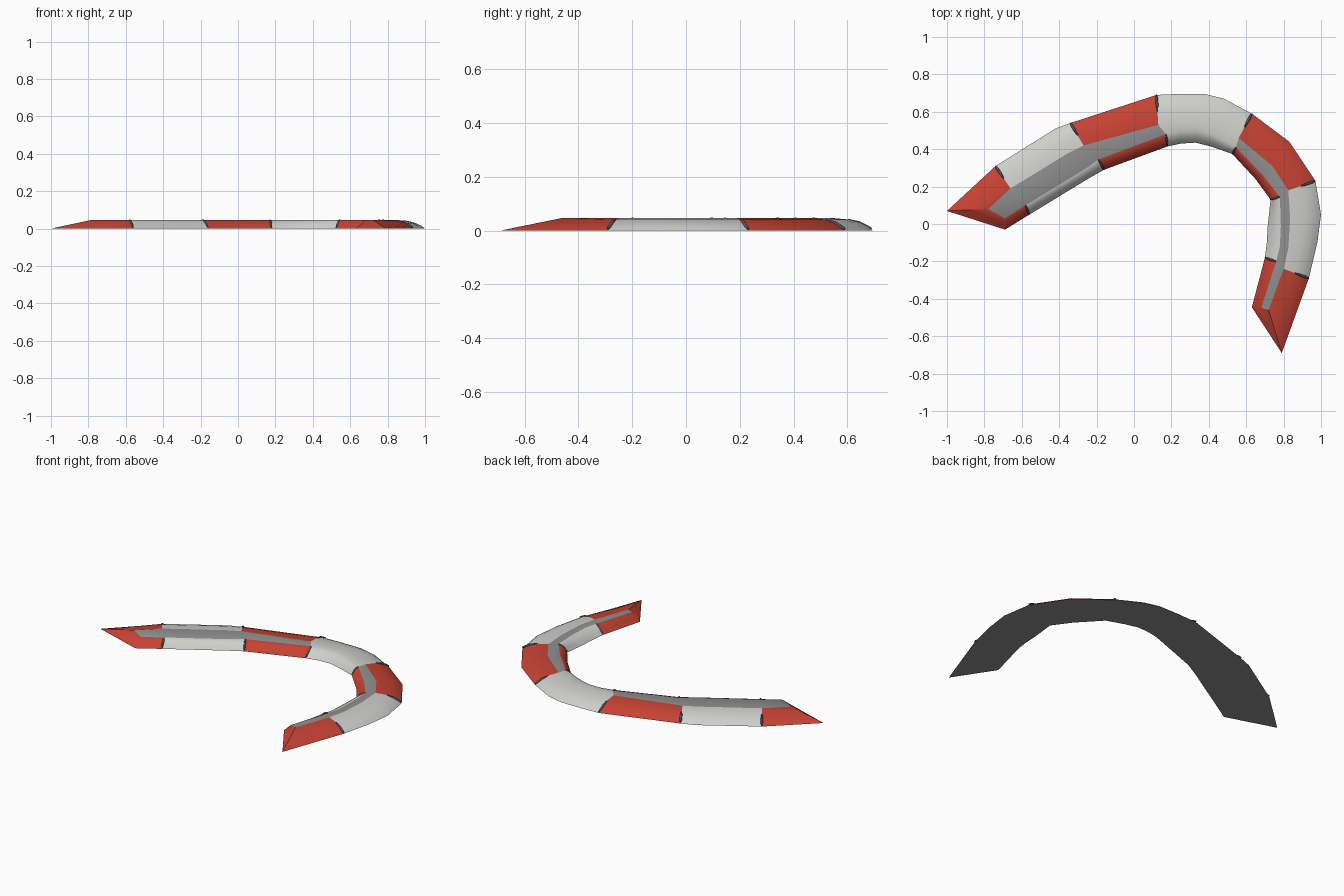
import bpy, bmesh
from mathutils import Vector

if "Cube" in bpy.data.objects:
    bpy.data.objects.remove(bpy.data.objects["Cube"])

H = 0.047


def material(name, rgb):
    m = bpy.data.materials.new(name)
    m.diffuse_color = (*rgb, 1)
    m.use_nodes = True
    m.node_tree.nodes["Principled BSDF"].inputs["Base Color"].default_value = m.diffuse_color
    return m


RED = material("kerb red", (0.56, 0.055, 0.033))
WHITE = material("kerb white", (0.62, 0.62, 0.60))
GREY = material("concrete grey", (0.28, 0.28, 0.28))
DARK = material("joint dark grey", (0.09, 0.10, 0.10))

# Stations along the kerb: outer foot, outer crest, inner crest, inner foot (x, y each)
STATIONS = [
    (-1.0, .07, -.78, .08, -.69, .03, -.69, -.03),
    (-.74, .31, -.66, .19, -.58, .10, -.56, .05),
    (-.42, .51, -.35, .38, -.26, .295, -.24, .245),
    (-.34, .54, -.27, .42, -.19, .345, -.16, .29),
    (.12, .69, .13, .53, .17, .48, .18, .415),
    (.23, .695, .24, .54, .25, .50, .25, .43),
    (.38, .695, .34, .54, .34, .50, .33, .435),
    (.48, .67, .43, .52, .42, .475, .41, .415),
    (.63, .59, .56, .46, .545, .41, .525, .375),
    (.83, .44, .74, .31, .685, .265, .65, .24),
    (.97, .23, .825, .18, .78, .145, .73, .13),
    (1.0, .05, .835, .03, .785, -.01, .715, -.01),
    (.98, -.10, .825, -.13, .78, -.12, .71, -.10),
    (.935, -.29, .80, -.24, .76, -.20, .70, -.18),
    (.79, -.69, .72, -.46, .68, -.45, .63, -.445),
]
JOINTS = [1, 3, 4, 8, 10, 13]
# Convex slope: (fraction from foot to crest, fraction of height)
SLOPE = [(0, 0), (.12, .32), (.3, .62), (.55, .87), (1, 1)]
INNER = [(0, 0), (.3, .5), (.65, .85), (1, 1)]


def section(s, i):
    oo, go, gi, ii = (Vector(s[k:k + 2]) for k in (0, 2, 4, 6))
    end = i in (0, len(STATIONS) - 1)
    pts = []
    for foot, crest, prof in ((oo, go, SLOPE), (ii, gi, INNER)):
        side = []
        for f, h in prof:
            p = foot.lerp(crest, f)
            side.append(Vector((p.x, p.y, H * (f if end else h))))
        pts.append(side)
    return pts[0] + pts[1][::-1]


sections = [section(s, i) for i, s in enumerate(STATIONS)]

# Kerb body: lofted sections, coloured by segment and by strip
bm = bmesh.new()
rows = [[bm.verts.new(p) for p in sec] for sec in sections]
crest = len(SLOPE) - 1
seg = 0
for i in range(len(rows) - 1):
    if i in JOINTS:
        seg += 1
    colour = seg % 2
    a, b = rows[i], rows[i + 1]
    for j in range(len(a) - 1):
        f = bm.faces.new((a[j], a[j + 1], b[j + 1], b[j]))
        f.material_index = 2 if j == crest and seg != 3 else colour
    f = bm.faces.new((a[0], b[0], b[-1], a[-1]))    # underside
    f.material_index = 2
for row in (rows[0], rows[-1]):                     # end ramps
    bm.faces.new(row).material_index = 0
bmesh.ops.recalc_face_normals(bm, faces=bm.faces)
me = bpy.data.meshes.new("kerb")
bm.to_mesh(me)
bm.free()
kerb = bpy.data.objects.new("kerb", me)
bpy.context.collection.objects.link(kerb)
for m in (RED, WHITE, GREY):
    me.materials.append(m)
bpy.context.view_layer.objects.active = kerb
kerb.select_set(True)
bpy.ops.object.shade_smooth_by_angle(angle=0.6)


# Joint seams: tapered beads lying on the outer and inner slopes
def bead(name, points, radius):
    cu = bpy.data.curves.new(name, 'CURVE')
    cu.dimensions = '3D'
    cu.bevel_depth = radius
    cu.bevel_resolution = 1
    cu.use_fill_caps = True
    sp = cu.splines.new('POLY')
    sp.points.add(len(points) - 1)
    for k, p in enumerate(points):
        sp.points[k].co = (p.x, p.y, max(p.z, radius), 1)
        sp.points[k].radius = 0.5 if k in (0, len(points) - 1) else 1
    cu.materials.append(DARK)
    bpy.context.collection.objects.link(bpy.data.objects.new(name, cu))


for n, i in enumerate(JOINTS):
    sec = sections[i]
    bead(f"outer_seam_{n}", sec[0:4], 0.007)
    bead(f"inner_seam_{n}", sec[crest + 1:], 0.006)
